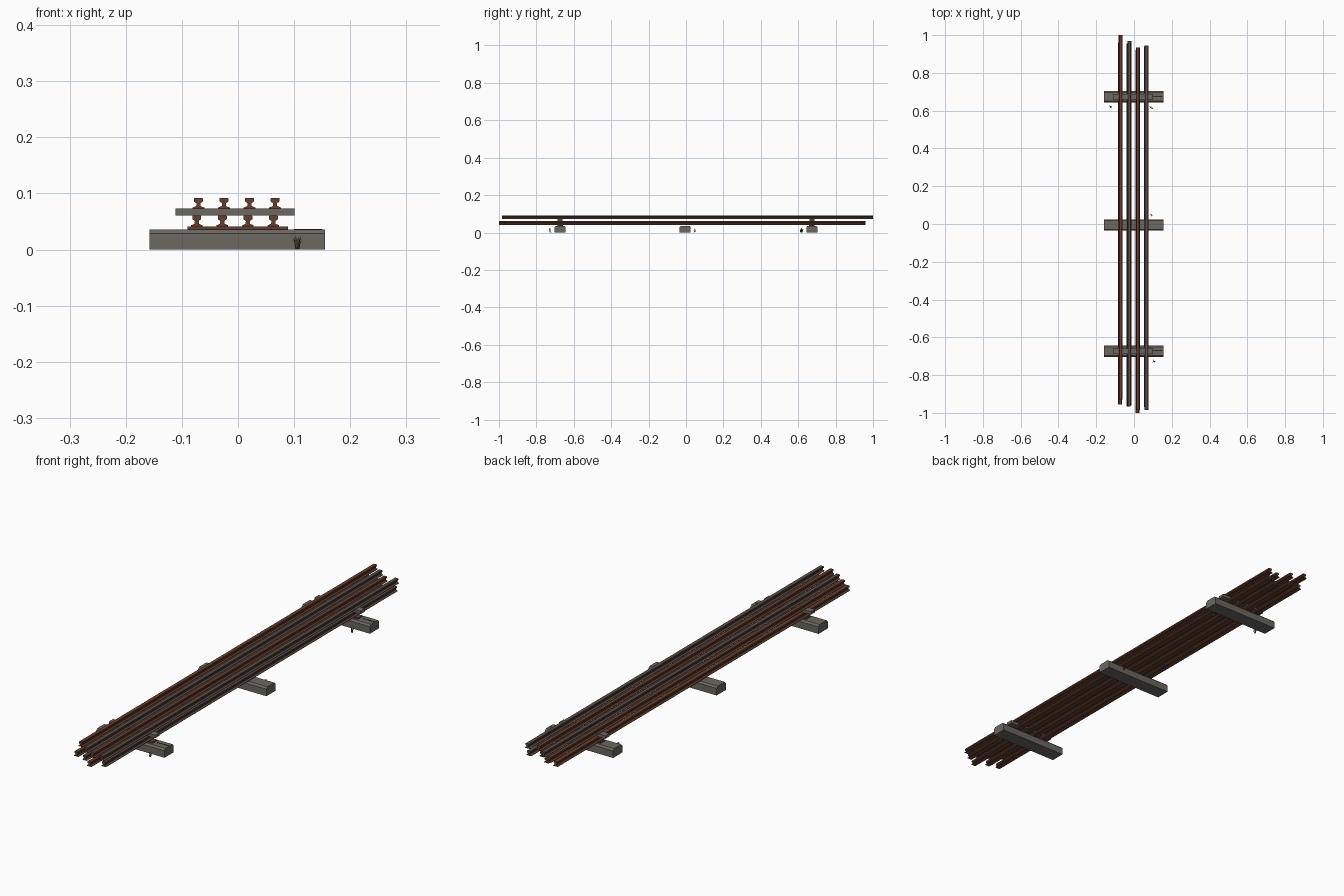
import bpy, bmesh, math, random
from mathutils import Vector

cube = bpy.data.objects.get("Cube")
if cube:
    bpy.data.objects.remove(cube, do_unlink=True)
random.seed(4)


def material(name, rgb):
    m = bpy.data.materials.new(name)
    m.use_nodes = True
    m.diffuse_color = (*rgb, 1)
    m.node_tree.nodes["Principled BSDF"].inputs["Base Color"].default_value = (*rgb, 1)
    return m


RUST = material("rust", (0.13, 0.05, 0.03))
STEEL = material("worn_steel", (0.10, 0.08, 0.07))
WOOD = material("weathered_wood", (0.15, 0.135, 0.115))
CRACK = material("dark_crack", (0.03, 0.025, 0.02))
GRASS = material("dry_grass", (0.11, 0.11, 0.02))


def finish(name, bm, mats, loc=(0, 0, 0)):
    mesh = bpy.data.meshes.new(name)
    bm.to_mesh(mesh)
    bm.free()
    for m in mats:
        mesh.materials.append(m)
    obj = bpy.data.objects.new(name, mesh)
    obj.location = loc
    bpy.context.collection.objects.link(obj)
    return obj


def prism(name, half, axis, start, end, mats, loc):
    """Extrude a half profile (width, z), mirrored about its middle, along x or y."""
    outline = half + [(-w, z) for w, z in reversed(half)]
    bm = bmesh.new()

    def place(w, z, t):
        return (w, t, z) if axis == "y" else (t, w, z)
    face = bm.faces.new([bm.verts.new(place(w, z, start)) for w, z in outline])
    ext = bmesh.ops.extrude_face_region(bm, geom=[face])
    moved = [v for v in ext["geom"] if isinstance(v, bmesh.types.BMVert)]
    shift = Vector(place(0, 0, end - start))
    bmesh.ops.translate(bm, verts=moved, vec=shift)
    bmesh.ops.recalc_face_normals(bm, faces=bm.faces)
    if len(mats) > 1:
        # worn running surface on the upward faces
        for f in bm.faces:
            f.material_index = int(f.normal.z > 0.5)
    return finish(name, bm, mats, loc)


def box(name, x0, x1, depth, height, mat, loc):
    return prism(name, [(depth / 2, 0), (depth / 2, height)], "x", x0, x1, [mat], loc)


# Rails: foot, web and head, in two stacked layers
RAIL = [(0.0105, 0), (0.0105, 0.002), (0.004, 0.005), (0.0035, 0.010),
        (0.008, 0.013), (0.008, 0.0185), (0.007, 0.0195)]
upper_ends = [(-0.93, 1.0), (-0.96, 0.97), (-0.985, 0.935), (-0.985, 0.945)]
lower_ends = [(-0.955, 0.96), (-0.965, 0.955), (-1.0, 0.92), (-0.97, 0.94)]
for i in range(4):
    x = -0.0725 + i * 0.0455
    mats = [RUST, STEEL] if i % 2 else [RUST]
    prism(f"lower_rail_{i + 1}", RAIL, "y", *lower_ends[i], mats, (x - 0.001, 0, 0.041))
    prism(f"upper_rail_{i + 1}", RAIL, "y", *upper_ends[i], mats, (x + 0.002, 0, 0.0725))

# Chamfered timber sleepers
SLEEPER = [(0.030, 0), (0.030, 0.029), (0.023, 0.036)]
for name, y in (("front", -0.673), ("middle", -0.005), ("back", 0.673)):
    prism(f"{name}_sleeper", SLEEPER, "x", -0.158, 0.155, [WOOD], (0, y, 0))
    if name == "middle":
        continue
    # Bearing plate, spacer timber and split in the sleeper top
    box(f"{name}_bearing_plate", -0.09, 0.089, 0.03, 0.005, RUST, (0, y, 0.036))
    box(f"{name}_spacer", -0.111, 0.101, 0.028, 0.0125, WOOD, (0, y, 0.0603))
    box(f"{name}_crack", 0.10, 0.15, 0.005, 0.001, CRACK, (0, y + 0.003, 0.0358))


# Grass tufts: thin bent blades fanning out of the ground
def tuft(name, x, y):
    bm = bmesh.new()
    for _ in range(11):
        a = random.uniform(0, math.tau)
        out = Vector((math.cos(a), math.sin(a), 0))
        side = Vector((-out.y, out.x, 0)) * 0.0013
        root = out * random.uniform(0, 0.005)
        h = random.uniform(0.016, 0.026)
        mid = root + out * 0.002 + Vector((0, 0, h * 0.6))
        tip = root + out * random.uniform(0.004, 0.008) + Vector((0, 0, h))
        r1, r2, m1, m2, t = [bm.verts.new(p) for p in
                             (root - side, root + side, mid - side, mid + side, tip)]
        bm.faces.new((r1, r2, m2, m1))
        bm.faces.new((m1, m2, t))
    finish(name, bm, [GRASS], (x, y, 0))


for n, (x, y) in enumerate([(-0.125, 0.62), (0.092, 0.615), (0.092, 0.045), (0.105, -0.725)]):
    tuft(f"grass_tuft_{n + 1}", x, y)
